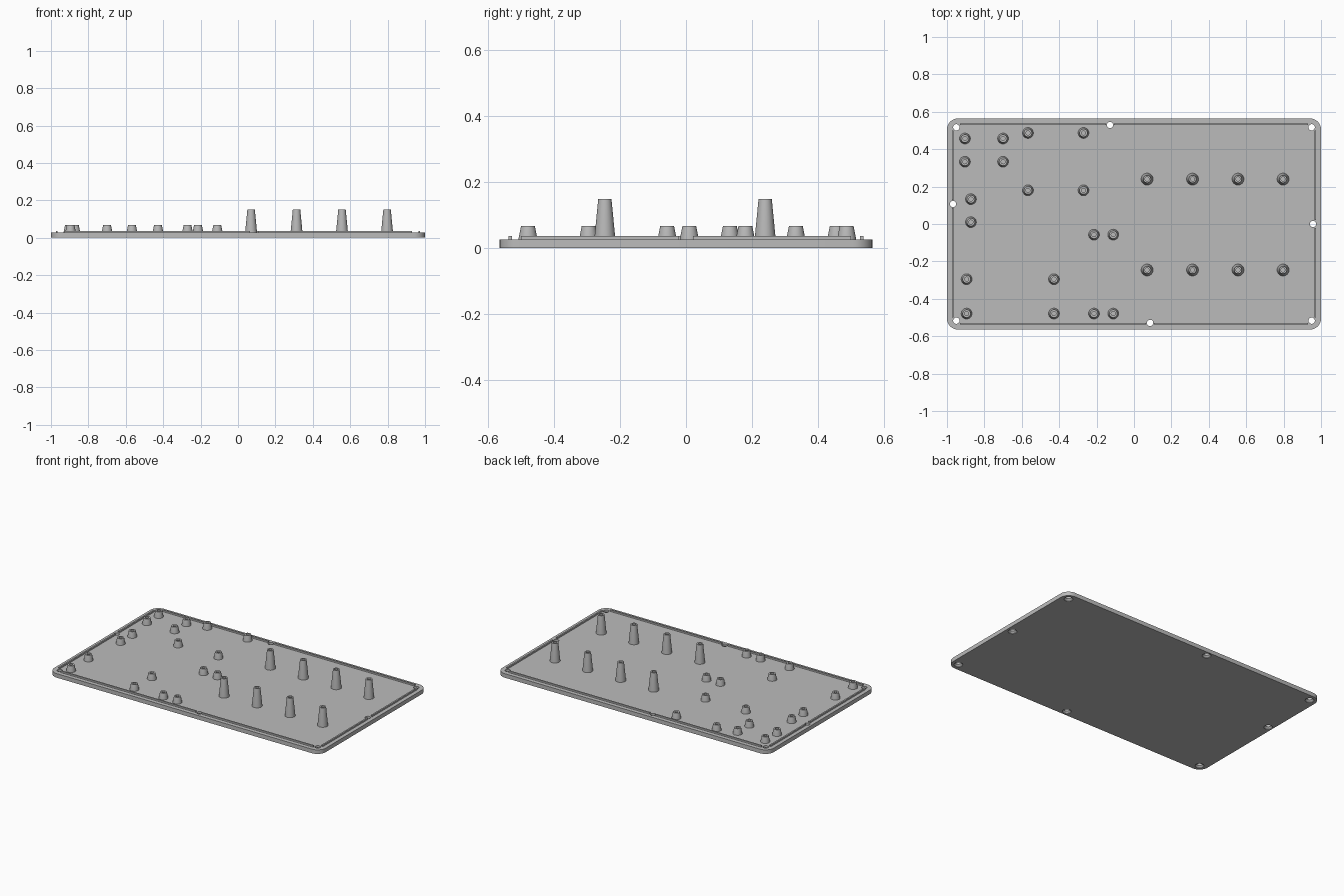
import bpy, bmesh
from math import cos, sin, pi, radians

cube = bpy.data.objects.get("Cube")
if cube:
    bpy.data.objects.remove(cube, do_unlink=True)

HALF_X, HALF_Y, PLATE_TOP, CORNER = 1.0, 0.565, 0.027, 0.06
RIB_X, RIB_Y, RIB_TOP, RIB_WIDE = 0.969, 0.533, 0.037, 0.01

grey = bpy.data.materials.new("plain grey")
grey.use_nodes = True
colour = (0.5, 0.5, 0.5, 1)
grey.diffuse_color = colour
grey.node_tree.nodes["Principled BSDF"].inputs["Base Color"].default_value = colour


def make_object(name, bm, smooth=True):
    bmesh.ops.recalc_face_normals(bm, faces=bm.faces)
    mesh = bpy.data.meshes.new(name)
    bm.to_mesh(mesh)
    bm.free()
    mesh.materials.append(grey)
    obj = bpy.data.objects.new(name, mesh)
    bpy.context.collection.objects.link(obj)
    if smooth:
        shade(obj)
    return obj


def shade(obj):
    bpy.ops.object.select_all(action="DESELECT")
    obj.select_set(True)
    bpy.context.view_layer.objects.active = obj
    bpy.ops.object.shade_smooth_by_angle(angle=radians(30))


def lathe(bm, x, y, profile, closed=False, sides=32):
    """Turn (radius, z) pairs around a vertical axis; open ends get caps."""
    rings = [[bm.verts.new((x + r * cos(2 * pi * i / sides),
                            y + r * sin(2 * pi * i / sides), z))
              for i in range(sides)] for r, z in profile]
    for a, b in zip(rings, rings[1:]):
        for i in range(sides):
            j = (i + 1) % sides
            bm.faces.new((a[i], a[j], b[j], b[i]))
    bm.faces.new(rings[0])
    bm.faces.new(rings[-1])


def rib(name, start, end):
    """Thin upright wall between two points on the plate."""
    bm = bmesh.new()
    bmesh.ops.create_cube(bm, size=1)
    low = PLATE_TOP - 0.005
    sx = abs(end[0] - start[0]) or RIB_WIDE
    sy = abs(end[1] - start[1]) or RIB_WIDE
    for v in bm.verts:
        v.co = ((start[0] + end[0]) / 2 + v.co.x * sx,
                (start[1] + end[1]) / 2 + v.co.y * sy,
                (low + RIB_TOP) / 2 + v.co.z * (RIB_TOP - low))
    make_object(name, bm, smooth=False)


# Base plate with rounded corners
bm = bmesh.new()
outline = []
for quarter, (sx, sy) in enumerate([(1, 1), (-1, 1), (-1, -1), (1, -1)]):
    for step in range(9):
        a = (quarter + step / 8) * pi / 2
        outline.append(bm.verts.new((sx * (HALF_X - CORNER) + CORNER * cos(a),
                                     sy * (HALF_Y - CORNER) + CORNER * sin(a), 0)))
floor = bm.faces.new(outline)
lift = bmesh.ops.extrude_face_region(bm, geom=[floor])
for v in lift["geom"]:
    if isinstance(v, bmesh.types.BMVert):
        v.co.z = PLATE_TOP
plate = make_object("base_plate", bm, smooth=False)

# Countersunk screw holes at the corners and along each side
side_holes = {"back": (-0.128, 0.529), "front": (0.086, -0.529),
              "right": (-0.968, 0.107), "left": (0.957, 0)}
holes = [(sx * 0.95, sy * 0.517) for sx in (-1, 1) for sy in (-1, 1)]
holes += side_holes.values()
bm = bmesh.new()
for x, y in holes:
    lathe(bm, x, y, [(0.027, -0.01), (0.027, 0.003), (0.017, 0.013), (0.017, 0.05)])
cutter = make_object("screw_hole_cutter", bm, smooth=False)
cutter.hide_render = True
cut = plate.modifiers.new("screw holes", "BOOLEAN")
cut.object = cutter
cut.operation = "DIFFERENCE"
cut.solver = "EXACT"
bpy.context.view_layer.objects.active = plate
bpy.ops.object.modifier_apply(modifier=cut.name)
bpy.data.objects.remove(cutter, do_unlink=True)
shade(plate)

# Locating ribs, broken at the side holes
GAP, END_X, END_Y = 0.021, 0.93, 0.5
for side, y in (("back", RIB_Y), ("front", -RIB_Y)):
    hx = side_holes[side][0]
    rib(side + "_rib_right", (-END_X, y), (hx - GAP, y))
    rib(side + "_rib_left", (hx + GAP, y), (END_X, y))
for side, x in (("left", RIB_X), ("right", -RIB_X)):
    hy = side_holes[side][1]
    rib(side + "_rib_front", (x, -END_Y), (x, hy - GAP))
    rib(side + "_rib_back", (x, hy + GAP), (x, END_Y))


# Tapered hollow posts
def post(name, x, y, base, top, height):
    bore = 0.011
    bm = bmesh.new()
    lathe(bm, x, y, [(base, PLATE_TOP - 0.005), (base, PLATE_TOP), (top, height),
                     (bore, height), (bore, PLATE_TOP + 0.002)])
    make_object(name, bm)


for x in (0.07, 0.313, 0.556, 0.797):
    for y in (0.24, -0.246):
        post("tall_post", x, y, 0.032, 0.02, 0.15)

# Short posts stand in rectangular groups: x positions, y positions
groups = [((-0.904, -0.7), (0.457, 0.333)),
          ((-0.567, -0.27), (0.487, 0.18)),
          ((-0.872,), (0.133, 0.01)),
          ((-0.214, -0.111), (-0.057, -0.479)),
          ((-0.895, -0.428), (-0.295, -0.479))]
for xs, ys in groups:
    for x in xs:
        for y in ys:
            post("short_post", x, y, 0.029, 0.021, 0.067)
